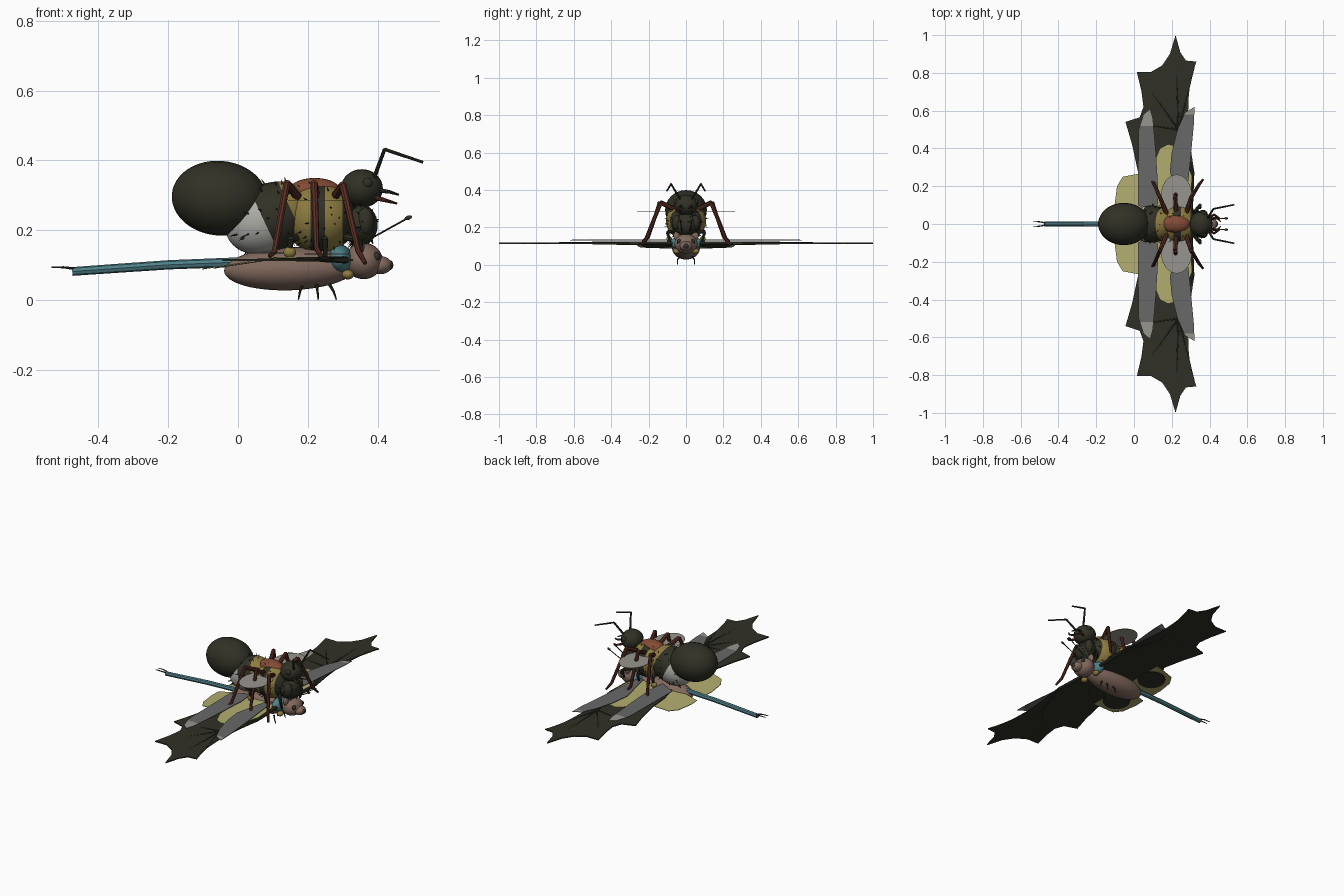
import bpy, bmesh, math, random
from mathutils import Vector, Matrix

cube = bpy.data.objects.get("Cube")
if cube:
    bpy.data.objects.remove(cube, do_unlink=True)
random.seed(4)


def material(name, rgb):
    m = bpy.data.materials.new(name)
    m.use_nodes = True
    m.diffuse_color = (*rgb, 1)
    m.node_tree.nodes["Principled BSDF"].inputs["Base Color"].default_value = (*rgb, 1)
    return m


DARK = material("dark olive", (.03, .03, .019))
GREY = material("grey wing", (.14, .14, .14))
PALE = material("pale wing", (.31, .3, .27))
YELLOW = material("soft yellow", (.45, .42, .16))
OCHRE = material("ochre", (.27, .2, .05))
BROWN = material("warm brown", (.22, .14, .11))
TEAL = material("teal", (.08, .22, .25))
RUST = material("rust", (.23, .07, .035))
LEG = material("dark red", (.1, .028, .018))
WHITE = material("off white", (.42, .42, .39))


def finish(name, bm, mats, mirror=False, smooth=True):
    bmesh.ops.recalc_face_normals(bm, faces=bm.faces[:])
    for f in bm.faces:
        f.smooth = smooth
    me = bpy.data.meshes.new(name)
    bm.to_mesh(me)
    bm.free()
    for m in mats:
        me.materials.append(m)
    ob = bpy.data.objects.new(name, me)
    bpy.context.collection.objects.link(ob)
    if mirror:
        mod = ob.modifiers.new("mirror", "MIRROR")
        mod.use_axis = (False, True, False)
        mod.use_mirror_merge = False
    return ob


def ball(name, centre, radii, mats, tilt=0, bands=(), mirror=False):
    """Ellipsoid with poles along x; bands are limits along its own axis."""
    bm = bmesh.new()
    bmesh.ops.create_uvsphere(bm, u_segments=24, v_segments=24, radius=1,
                              matrix=Matrix.Rotation(math.pi / 2, 4, 'Y'))
    for f in bm.faces:
        x = f.calc_center_median().x
        step = sum(x > b for b in bands)
        f.material_index = step % len(mats)
    bm.transform(Matrix.Translation(centre) @ Matrix.Rotation(-math.radians(tilt), 4, 'Y')
                 @ Matrix.Diagonal((*radii, 1)))
    return finish(name, bm, mats, mirror)


def rod(bm, a, b, r1, r2, sides=8):
    a, b = Vector(a), Vector(b)
    d = b - a
    m = Matrix.Translation((a + b) / 2) @ d.to_track_quat('Z', 'Y').to_matrix().to_4x4()
    bmesh.ops.create_cone(bm, cap_ends=True, segments=sides, radius1=r1, radius2=r2,
                          depth=d.length, matrix=m)


def limb(name, points, r1, r2, mat, mirror=True):
    bm = bmesh.new()
    n = len(points) - 1
    for i in range(n):
        rod(bm, points[i], points[i + 1],
            r1 + (r2 - r1) * i / n, r1 + (r2 - r1) * (i + 1) / n)
    return finish(name, bm, [mat], mirror, False)


def plate(name, outline, z, mats, slope=0, thick=.004, tip=None):
    """Thin mirrored wing cut from an outline; faces past tip take the second colour."""
    bm = bmesh.new()
    bm.faces.new([bm.verts.new((x, y, z + slope * x)) for x, y in outline])
    if tip:
        bmesh.ops.bisect_plane(bm, geom=bm.verts[:] + bm.edges[:] + bm.faces[:],
                               plane_co=(0, tip, 0), plane_no=(0, 1, 0))
        for f in bm.faces:
            f.material_index = int(f.calc_center_median().y > tip)
    ex = bmesh.ops.extrude_face_region(bm, geom=bm.faces[:], use_keep_orig=True)
    for v in ex["geom"]:
        if isinstance(v, bmesh.types.BMVert):
            v.co.z += thick
    return finish(name, bm, mats, True, False)


def oval(cx, cy, rx, ry, turn=0, n=24):
    pts = []
    for i in range(n):
        a = math.tau * i / n
        p = Matrix.Rotation(turn, 2) @ Vector((rx * math.cos(a), ry * math.sin(a)))
        pts.append((cx + p.x, cy + p.y))
    return pts


# Ant: abdomen, waist, thorax and head
ball("ant_abdomen", (-.053, 0, .292), (.137, .112, .107), [DARK], -5)
ball("ant_waist", (.12, 0, .3), (.05, .03, .03), [RUST])
ball("ant_thorax", (.22, 0, .312), (.075, .047, .038), [RUST])
ball("ant_head", (.355, 0, .32), (.06, .065, .055), [DARK])
ball("ant_eye", (.37, .054, .335), (.015, .012, .015), [DARK], mirror=True)
limb("ant_antenna", [(.39, .03, .35), (.42, .08, .432), (.53, .102, .395)], .006, .004, DARK)
limb("ant_upper_jaw", [(.4, .025, .315), (.435, .035, .31), (.46, .012, .302)], .007, .003, DARK)
limb("ant_lower_jaw", [(.39, .03, .295), (.425, .05, .285), (.455, .03, .277)], .008, .003, LEG)

# Ant legs
for tag, hip, knee, foot, toe in (
        ("front", .27, (.3, .135, .33), (.345, .21, .14), (.365, .235, .105)),
        ("middle", .225, (.218, .14, .335), (.225, .2, .15), (.24, .22, .12)),
        ("rear", .18, (.14, .135, .335), (.105, .215, .14), (.09, .23, .125))):
    limb("ant_" + tag + "_leg", [(hip, .035, .285), knee, foot, toe], .013, .006, LEG)

# Bee body with colour bands
abdomen = ((.09, 0, .235), (.132, .098, .098), 25)
thorax = ((.235, 0, .235), (.105, .108, .1), 0)
ball("bee_abdomen", abdomen[0], abdomen[1], [WHITE, DARK, OCHRE], 25, (-.12, .45))
ball("bee_thorax", thorax[0], thorax[1], [OCHRE, DARK], 0, (-.3, .15, .6))
ball("bee_head", (.35, 0, .215), (.05, .07, .06), [DARK])
ball("bee_eye", (.365, .05, .225), (.025, .025, .04), [DARK], mirror=True)
ball("bee_pollen_basket", (.148, .09, .137), (.018, .015, .016), [OCHRE], mirror=True)
plate("bee_forewing", oval(.225, .15, .082, .112), .285, [PALE], thick=.002)
for tag, x, reach in (("front", .31, .04), ("middle", .24, .01), ("rear", .17, -.02)):
    limb("bee_" + tag + "_leg", [(x, .05, .18), (x + reach, .1, .175), (x + reach, .085, .125)],
         .011, .006, DARK)

# Bee hairs
bm = bmesh.new()
for centre, radii, tilt in (abdomen, thorax, ((.35, 0, .215), (.05, .07, .06), 0)):
    rot = Matrix.Rotation(-math.radians(tilt), 3, 'Y')
    for i in range(75):
        d = Vector([random.gauss(0, 1) for k in range(3)]).normalized()
        p = Vector(centre) + rot @ Vector([d[k] * radii[k] for k in range(3)])
        rod(bm, p, p + rot @ d * .014 + Vector((-.006, 0, 0)), .0025, .0004, 4)
finish("bee_hairs", bm, [DARK], smooth=False)

# Bat body, head and claws
ball("bat_body", (.15, 0, .09), (.19, .075, .062), [BROWN], 2)
ball("bat_head", (.36, 0, .112), (.055, .062, .052), [BROWN])
ball("bat_muzzle", (.408, 0, .1), (.033, .034, .026), [BROWN])
ball("bat_nose", (.435, 0, .1), (.01, .016, .014), [DARK])
ball("bat_eye", (.396, .037, .125), (.012, .012, .013), [DARK], mirror=True)
ball("bat_ear", (.35, .045, .155), (.012, .022, .026), [BROWN], mirror=True)
for i, (x, lean) in enumerate(((.185, -.012), (.225, .005), (.262, .02))):
    limb("belly_claw_%d" % (i + 1), [(x, .035, .045), (x + lean * .6, .046, .025),
                                    (x + lean, .045, .001)], .005, .002, DARK)

# Bat wings with finger bones
plate("bat_wing", [(.06, .04), (.03, .16), (.02, .28), (-.01, .42), (-.045, .54), (.03, .565),
                   (.05, .62), (.04, .7), (.015, .805), (.09, .805), (.15, .84), (.19, .9),
                   (.22, 1), (.245, .91), (.275, .865), (.33, .86), (.3, .77), (.29, .68),
                   (.285, .55), (.3, .4), (.32, .27), (.3, .1), (.28, .04)],
      .112, [DARK], thick=.006)
wrist = (.235, .5, .117)
limb("bat_arm", [(.3, .05, .115), (.31, .27, .115), wrist], .011, .008, DARK)
for i, (x, y) in enumerate(((.22, .99), (.325, .855), (.02, .8), (-.04, .54))):
    limb("bat_finger_%d" % (i + 1), [wrist, (x, y, .114)], .006, .002, DARK)

# Butterfly wings, dark below, and clubbed antennae
fore = [(.11, .05), (.1, .2), (.11, .33), (.14, .4), (.18, .42), (.22, .41),
        (.27, .36), (.305, .25), (.3, .12), (.27, .05)]
hind = [(.1, .05), (.11, .22), (.06, .27), (0, .262), (-.06, .25), (-.09, .2),
        (-.103, .1), (-.1, .04), (-.03, .03)]
plate("butterfly_forewing", fore, .12, [YELLOW], thick=.003)
plate("butterfly_hindwing", hind, .103, [YELLOW], slope=.15, thick=.003)
plate("hindwing_underside", oval(.0, .15, .07, .085), .1005, [DARK], slope=.15, thick=.002)
limb("butterfly_antenna", [(.36, .02, .165), (.485, .03, .234)], .0025, .0025, DARK)
ball("butterfly_antenna_club", (.488, .03, .236), (.011, .006, .006), [DARK], 20, mirror=True)
ball("butterfly_throat", (.315, .05, .073), (.017, .02, .014), [OCHRE], mirror=True)

# Dragonfly thorax, tail and wings
ball("dragonfly_thorax", (.293, 0, .117), (.035, .085, .042), [TEAL])
limb("dragonfly_tail", [(.28, 0, .118), (.03, 0, .11), (-.2, 0, .101), (-.36, 0, .09),
                        (-.475, 0, .082)], .014, .0125, TEAL, False)
limb("dragonfly_tail_fork", [(-.47, .006, .09), (-.5, .012, .094), (-.535, .012, .094)],
     .004, .002, DARK)
plate("dragonfly_forewing", [(.24, .06), (.19, .28), (.2, .38), (.23, .5), (.27, .59),
                             (.32, .62), (.318, .54), (.3, .35), (.27, .06)],
      .13, [GREY, PALE], thick=.003, tip=.58)
plate("dragonfly_hindwing", [(.12, .05), (.02, .1), (.022, .3), (.025, .5), (.05, .58),
                             (.085, .61), (.1, .56), (.118, .35), (.13, .15)],
      .134, [GREY, PALE], thick=.003, tip=.52)
